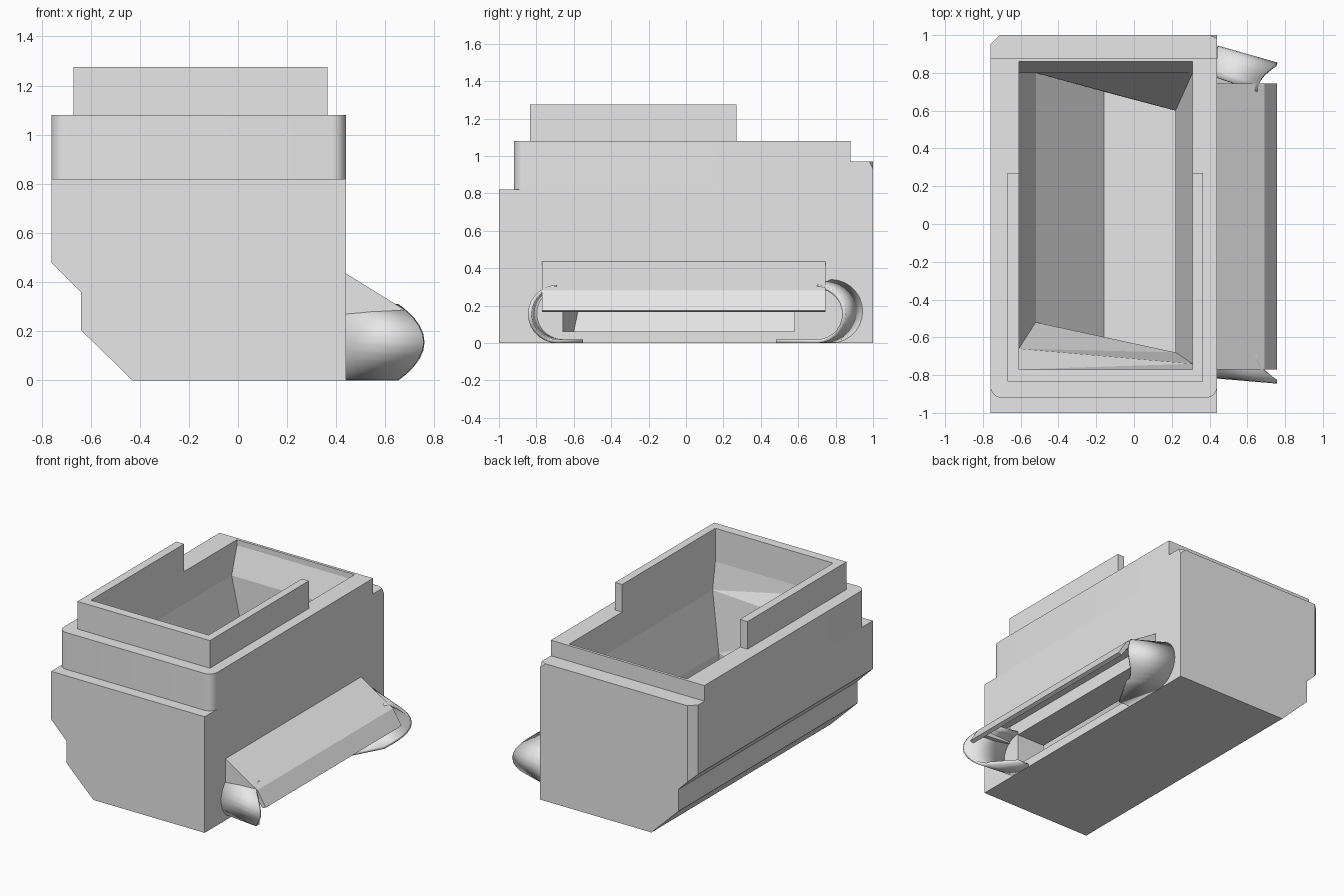
import bpy, bmesh, math
from mathutils import Vector

cube = bpy.data.objects.get("Cube")
if cube:
    bpy.data.objects.remove(cube)

grey = bpy.data.materials.new("plain_grey")
grey.use_nodes = True
grey.diffuse_color = (0.8, 0.8, 0.8, 1)
grey.node_tree.nodes["Principled BSDF"].inputs["Base Color"].default_value = (0.8, 0.8, 0.8, 1)


def add(name, bm):
    bmesh.ops.recalc_face_normals(bm, faces=bm.faces)
    me = bpy.data.meshes.new(name)
    bm.to_mesh(me)
    bm.free()
    me.materials.append(grey)
    ob = bpy.data.objects.new(name, me)
    bpy.context.collection.objects.link(ob)
    return ob


def loft(rings):
    """Closed solid through matching rings of points."""
    bm = bmesh.new()
    rows = [[bm.verts.new(p) for p in r] for r in rings]
    for a, b in zip(rows, rows[1:]):
        for i in range(len(a)):
            j = (i + 1) % len(a)
            bm.faces.new((a[i], a[j], b[j], b[i]))
    bm.faces.new(rows[0])
    bm.faces.new(rows[-1])
    return bm


def side_prism(profile, y0, y1):
    return loft([[(x, y, z) for x, z in profile] for y in (y0, y1)])


def plan_prism(outline, z0, z1):
    return loft([[(x, y, z) for x, y in outline] for z in (z0, z1)])


def slice_off(bm, co, normal):
    res = bmesh.ops.bisect_plane(bm, geom=bm.verts[:] + bm.edges[:] + bm.faces[:],
                                 plane_co=co, plane_no=normal, clear_outer=True)
    edges = [e for e in res["geom_cut"] if isinstance(e, bmesh.types.BMEdge)]
    bmesh.ops.contextual_create(bm, geom=edges)


def smooth(ob):
    bpy.ops.object.select_all(action="DESELECT")
    bpy.context.view_layer.objects.active = ob
    ob.select_set(True)
    bpy.ops.object.shade_smooth_by_angle(angle=math.radians(30))


L, R = -0.76, 0.44

# Lower body with stepped left underside and a chamfered back left corner
corner = (Vector((L + 0.05, 1, 0)), Vector((-1, 1, 0)))
bm = side_prism([(-0.43, 0), (R, 0), (R, 0.82), (L, 0.82), (L, 0.48),
                 (-0.64, 0.36), (-0.64, 0.205)], -1, 1)
slice_off(bm, *corner)
body = add("lower_body", bm)

# Back ledge
bm = plan_prism([(L, 0.88), (R, 0.88), (R, 1), (L, 1)], 0.82, 0.97)
slice_off(bm, *corner)
slice_off(bm, Vector((R, 0.98, 0.97)), Vector((0.5, 1, 0.5)))
add("back_ledge", bm)

# Upper body with rounded front corners
r = 0.06
arc = [math.radians(a) for a in range(0, 91, 15)]
outline = [(R, 0.88), (L, 0.88)]
outline += [(L + r - r * math.cos(a), -0.92 + r - r * math.sin(a)) for a in arc]
outline += [(R - r + r * math.sin(a), -0.92 + r - r * math.cos(a)) for a in arc]
upper = add("upper_body", plan_prism(outline, 0.82, 1.08))
smooth(upper)

# Open collar on top
add("collar", plan_prism([(-0.67, 0.27), (-0.67, -0.835), (0.365, -0.835), (0.365, 0.27),
                          (0.31, 0.27), (0.31, -0.77), (-0.61, -0.77), (-0.61, 0.27)],
                         1.08, 1.275))


# Hopper cavity: left x, right x, front y left/right, back y left/right, height
def ring(x0, x1, f0, f1, b0, b1, z):
    return [(x0, f0, z), (x1, f1, z), (x1, b1, z), (x0, b0, z)]


cavity = loft([ring(-0.61, 0.31, -0.77, -0.77, 0.86, 0.86, 1.4),
               ring(-0.61, 0.31, -0.77, -0.77, 0.86, 0.86, 1.04),
               ring(-0.61, 0.31, -0.66, -0.74, 0.80, 0.80, 0.85),
               ring(-0.52, 0.22, -0.52, -0.68, 0.80, 0.60, 0.45),
               ring(-0.16, 0.22, -0.60, -0.68, 0.70, 0.60, 0.06)])
bmesh.ops.triangulate(cavity, faces=cavity.faces)
hopper = add("hopper_cutter", cavity)
slot = add("slot_cutter", side_prism([(0.1, 0.061), (0.6, 0.061), (0.6, 0.29), (0.1, 0.29)],
                                     -0.66, 0.58))
for target, cutters in ((body, (hopper, slot)), (upper, (hopper,))):
    for c in cutters:
        mod = target.modifiers.new("cut", "BOOLEAN")
        mod.operation = "DIFFERENCE"
        mod.solver = "EXACT"
        mod.object = c
for c in (hopper, slot):
    c.hide_render = True
    c.hide_viewport = True

# Sloping hood over the side outlet, with cheeks at its ends
add("outlet_hood", side_prism([(R, 0.435), (0.69, 0.28), (0.757, 0.175), (0.73, 0.165),
                               (0.67, 0.25), (R, 0.385)], -0.77, 0.745))
cheek = [(R, 0.435), (0.69, 0.28), (0.7, 0.24), (R, 0.26)]
add("front_cheek", side_prism(cheek, -0.77, -0.74))
add("back_cheek", side_prism(cheek, 0.715, 0.745))


# Half-round shells closing the outlet ends
def outlet_end(name, side, wall_y, wall_r, tip_y, tip_r, flange_y):
    bm = bmesh.new()
    rows = []
    for k in range(15):
        a = math.pi / 2 - math.pi * k / 14
        c, s = math.cos(a), math.sin(a)
        x = 0.757 - 0.105 * s * s
        rows.append([(R, wall_y + side * wall_r * c, 0.01 + wall_r * (1 + s)),
                     (x, tip_y + side * tip_r * c, 0.01 + tip_r * (1 + s))])
    rows.append([(R, flange_y, 0.01), (0.53, flange_y, 0.01)])
    grid = [[bm.verts.new(p) for p in row] for row in rows]
    for a, b in zip(grid, grid[1:]):
        bm.faces.new((a[0], a[1], b[1], b[0]))
    ob = add(name, bm)
    smooth(ob)
    mod = ob.modifiers.new("wall", "SOLIDIFY")
    mod.thickness = 0.02
    mod.offset = 0


outlet_end("front_outlet_end", -1, -0.66, 0.148, -0.69, 0.145, -0.55)
outlet_end("back_outlet_end", 1, 0.775, 0.16, 0.70, 0.145, 0.48)
